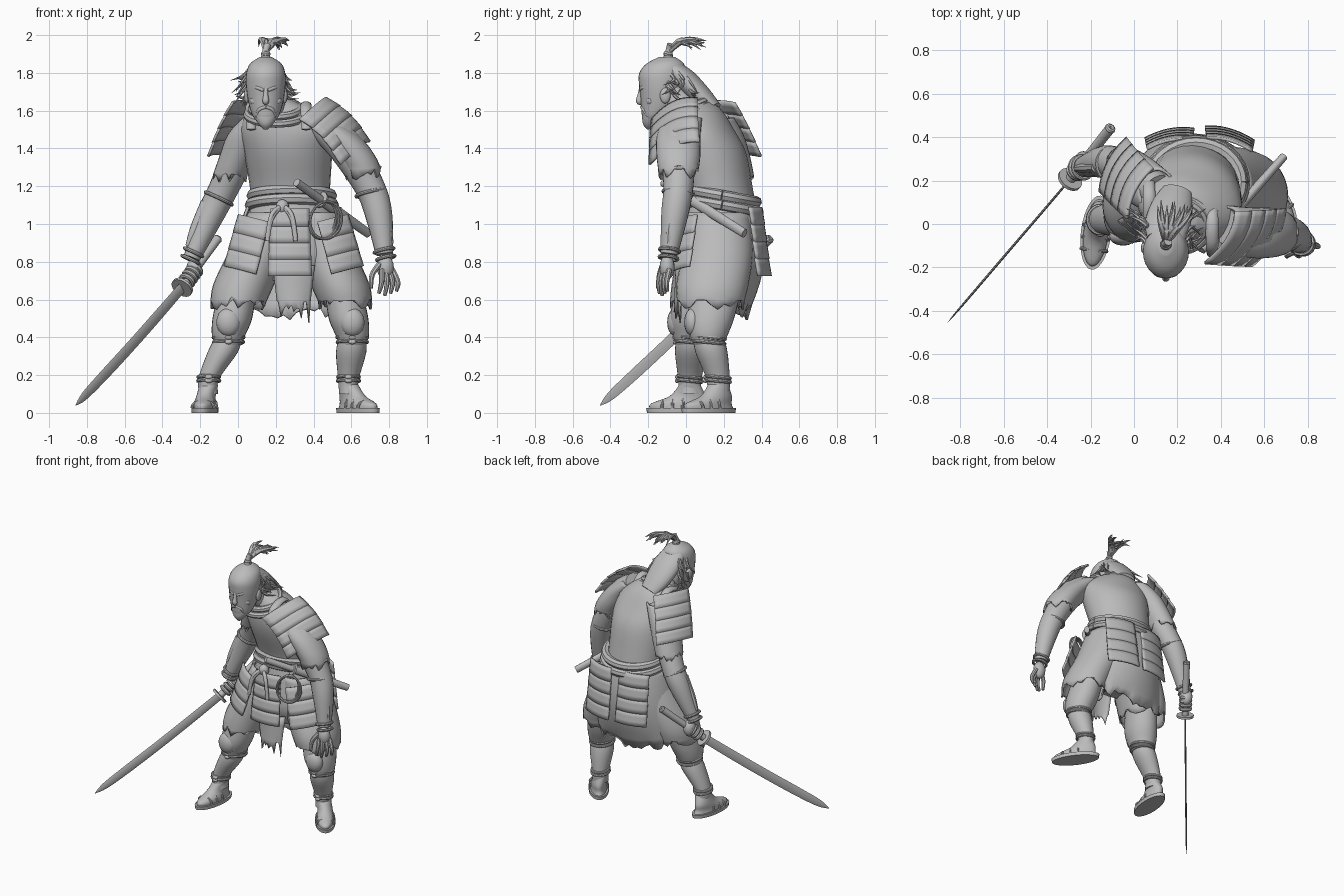
import bpy, bmesh, math, random
from mathutils import Vector, Matrix

random.seed(4)
default_cube = bpy.data.objects.get("Cube")
if default_cube:
    bpy.data.objects.remove(default_cube)

grey = bpy.data.materials.new("plain grey")
grey.use_nodes = True
grey.diffuse_color = (.5, .5, .5, 1)
grey.node_tree.nodes["Principled BSDF"].inputs["Base Color"].default_value = grey.diffuse_color
parts = []


def finish(name, bm, thick=0):
    bmesh.ops.recalc_face_normals(bm, faces=bm.faces)
    mesh = bpy.data.meshes.new(name)
    bm.to_mesh(mesh)
    bm.free()
    mesh.materials.append(grey)
    part = bpy.data.objects.new(name, mesh)
    bpy.context.collection.objects.link(part)
    if thick:
        solid = part.modifiers.new("thickness", "SOLIDIFY")
        solid.thickness, solid.offset = thick, 0
    parts.append(part)


def smooth_path(keys, steps=4):
    path = []
    last = len(keys) - 1
    for i in range(last):
        quad = keys[max(i - 1, 0)], keys[i], keys[i + 1], keys[min(i + 2, last)]
        for step in range(steps):
            t = step / steps
            path.append([.5 * (2 * b + (c - a) * t + (2 * a - 5 * b + 4 * c - d) * t * t
                         + (3 * b - a - 3 * c + d) * t ** 3) for a, b, c, d in zip(*quad)])
    return path + [list(keys[last])]


def skin(name, rings, capped=True, thick=0):
    bm = bmesh.new()
    rows = [[bm.verts.new(p) for p in ring] for ring in rings]
    for low, high in zip(rows, rows[1:]):
        for i in range(len(low)):
            j = (i + 1) % len(low)
            bm.faces.new((low[i], low[j], high[j], high[i]))
    if capped:
        bm.faces.new(rows[0])
        bm.faces.new(rows[-1])
    finish(name, bm, thick)


# Level elliptical sections: x, y, z, half width, half depth
def loft(name, keys, sides=28, yaw=0, ragged=0):
    turn = Matrix.Rotation(math.radians(yaw), 3, "Z")
    rings = []
    for x, y, z, wide, deep in smooth_path(keys):
        angles = [math.tau * i / sides for i in range(sides)]
        rings.append([Vector((x, y, z)) + turn @ Vector((wide * math.cos(a), deep * math.sin(a), 0))
                      for a in angles])
    for point in rings[-1]:
        point.z += random.uniform(-ragged, ragged)
    skin(name, rings, not ragged, .012 if ragged else 0)


# Round or flattened sweep along a path: x, y, z, radius
def tube(name, keys, sides=10, flat=1, ref=(0, 0, 1), steps=4):
    path = smooth_path(keys, steps)
    spots = [Vector(p[:3]) for p in path]
    rings, normal = [], None
    for i, spot in enumerate(spots):
        along = (spots[min(i + 1, len(spots) - 1)] - spots[max(i - 1, 0)]).normalized()
        normal = along.cross(Vector(ref)) if normal is None else normal - along * normal.dot(along)
        normal.normalize()
        other = along.cross(normal)
        size = max(path[i][3], .001)
        rings.append([spot + normal * (size * flat * math.cos(math.tau * k / sides))
                      + other * (size * math.sin(math.tau * k / sides)) for k in range(sides)])
    skin(name, rings)


def ring(name, centre, axis, wide, deep, thick, turns=32):
    tilt = Vector((0, 0, 1)).rotation_difference(Vector(axis))
    keys = []
    for i in range(turns + 1):
        a = math.tau * i / turns
        keys.append((*(Vector(centre) + tilt @ Vector((wide * math.cos(a), deep * math.sin(a), 0))), thick))
    tube(name, keys, 8, ref=axis, steps=1)


def blob(name, centre, size):
    bm = bmesh.new()
    bmesh.ops.create_uvsphere(bm, u_segments=16, v_segments=10, radius=1,
                              matrix=Matrix.Translation(centre) @ Matrix.Diagonal((*size, 1)))
    finish(name, bm)


def panel(name, shape, columns=10, rows=3, thick=.014, ragged=0):
    bm = bmesh.new()
    grid = []
    for r in range(rows + 1):
        line = [shape(2 * c / columns - 1, r / rows) for c in range(columns + 1)]
        if r == rows:
            for point in line:
                point.z += random.uniform(-ragged, ragged)
        grid.append([bm.verts.new(p) for p in line])
    for top, low in zip(grid, grid[1:]):
        for c in range(columns):
            bm.faces.new((top[c], top[c + 1], low[c + 1], low[c]))
    finish(name, bm, thick)


# Overlapping armour strips
def lames(name, top, across, down, out, rows=4, flare=.15, bulge=.02, belly=0):
    top, across, down, out = map(Vector, (top, across, down, out))
    out.normalize()
    for row in range(rows):
        def shape(u, v):
            s = (row + v * 1.06) / rows
            lift = bulge * (1 - u * u) + belly * math.sin(math.pi * min(s, 1)) + .004 * v
            return top + across * u * (1 + flare * s) + down * s + out * lift
        panel(f"{name}_strip_{row + 1}", shape)


# Torso, collar and belt
loft("cuirass", [(.28, .19, 1.08, .21, .18), (.275, .17, 1.2, .215, .18), (.265, .12, 1.38, .235, .195),
                 (.25, .08, 1.5, .24, .17), (.22, .06, 1.6, .17, .13), (.19, .03, 1.66, .09, .09)], yaw=-14)
for k in range(2):
    ring(f"collar_{k + 1}", (.2, .0, 1.61 - k * .03), (0, -.4, 1), .125 + k * .025, .115 + k * .02, .022)
    ring(f"belt_{k + 1}", (.285, .19, 1.15 - k * .05), (0, .18, 1), .21 + k * .01, .185 + k * .01, .03)
for label, x, y in (("right", .07, .03), ("left", .36, -.08)):
    tube(f"{label}_shoulder_strap", [(x, y - .06, 1.5, .015), (x, y - .02, 1.6, .018), (x, y + .1, 1.63, .018),
                                     (x, y + .18, 1.55, .015)], flat=1.6)
blob("belt_knot", (.235, -.03, 1.09), (.035, .035, .04))
for end in (-.08, .07):
    for gap in (0, .02):
        tube("belt_cord", [(.235, -.04, 1.1, .012), (.235 + end * .7, -.08, 1.05 - gap, .012),
                           (.235 + end, -.09, .93 - gap, .012)])
for k in range(3):
    ring(f"rope_coil_{k + 1}", (.45 + k * .008, -.05 - k * .008, 1.02), (.3, -1, 0), .07 + k * .008, .1, .007)

# Hips, skirt and trousers
loft("hips", [(.285, .19, 1.12, .21, .19), (.285, .18, .98, .25, .2), (.285, .17, .82, .28, .2),
              (.285, .17, .7, .22, .15)])


def back_skirt_shape(u, v):
    a = math.radians(90 - 100 * u)
    wide, deep = .22 + .12 * v ** .8, .2 + .05 * math.sin(math.pi * v) - .05 * v * v
    drop = 1.1 - v * (.49 + .09 * max(math.sin(a), 0))
    return Vector((.275 + wide * math.cos(a), .17 + deep * math.sin(a), drop))


panel("back_skirt", back_skirt_shape, 36, 10, ragged=.03)
loft("right_trouser", [(.19, .16, 1.06, .13, .16), (.11, .14, .86, .15, .18), (.03, .11, .68, .155, .18),
                       (-.0, .09, .58, .14, .17)], ragged=.035)
loft("left_trouser", [(.4, .17, 1.06, .13, .16), (.46, .17, .86, .15, .18), (.54, .14, .68, .15, .185),
                      (.57, .13, .58, .135, .17)], ragged=.035)
panel("ragged_loincloth", lambda u, v: Vector((.295 + u * (.11 - .03 * v), -.05 + .03 * u * u - .01 * v,
                                               .78 - .25 * v)), 12, 4, .01, .065)
lames("front_tasset", (.275, -.03, 1.08), (.1, 0, 0), (0, -.04, -.35), (0, -1, 0))
lames("right_tasset", (.085, .01, 1.03), (.08, -.05, -.02), (-.07, -.04, -.27), (-.5, -1, .2), 3, .05)
lames("left_tasset", (.5, .01, 1.03), (.08, .05, .02), (.075, -.04, -.27), (.5, -1, .2), 3, .05)
for label, x, turn in (("right", .165, .02), ("left", .44, -.03)):
    lames(f"{label}_back_tasset", (x, .365, 1.09), (.105, turn, 0), (0, .045, -.36), (0, 1, 0), flare=.08)

# Lower legs and sandals
for label, s, knee, ankle, middle, yaw in (("right", 1, (-.05, .03), (-.155, .02), (-.175, -.04), -7),
                                           ("left", -1, (.605, .12), (.585, .17), (.635, .12), 36)):
    (kx, ky), (ax, ay), (fx, fy) = knee, ankle, middle
    loft(f"{label}_knee_cloth", [(kx + s * .045, ky + .04, .64, .1, .13), (kx + s * .02, ky + .01, .5, .105, .125),
                                 (kx, ky, .41, .088, .1), (kx, ky, .36, .07, .08)])
    blob(f"{label}_knee_guard", (kx, ky - .085, .48), (.065, .045, .075))
    loft(f"{label}_greave", [(kx, ky, .4, .07, .08), (kx * .7 + ax * .3, ky * .7 + ay * .3, .32, .08, .085),
                             (ax, ay, .18, .055, .062), (ax, ay, .1, .05, .06)])
    for k, (height, size) in enumerate(((.4, .08), (.375, .078), (.19, .056), (.17, .057))):
        x, y = (kx, ky) if k < 2 else (ax, ay)
        ring(f"{label}_shin_cord_{k + 1}", (x, y, height), (0, .1, 1), size, size + .007, .01)
        blob(f"{label}_cord_knot_{k + 1}", (x, y - size - .01, height), (.02, .012, .012))
    front = Matrix.Rotation(math.radians(yaw), 3, "Z") @ Vector((0, -1, 0))
    across = Vector((-front.y, front.x, 0))
    loft(f"{label}_sole", [(fx, fy, 0, .068, .168), (fx, fy, .025, .07, .172)], yaw=yaw)
    loft(f"{label}_foot", [(fx, fy, .025, .058, .155), (fx, fy, .05, .056, .145),
                           (fx - front.x * .05, fy - front.y * .05, .09, .05, .095),
                           (ax, ay, .15, .05, .056)], yaw=yaw)
    for k in range(3):
        base = Vector((fx, fy, .025)) + front * (.08 - k * .055)
        arch = [(t, base + across * (.06 * math.cos(t)) + Vector((0, 0, (.04 + k * .016) * math.sin(t))))
                for t in (math.pi * i / 8 for i in range(9))]
        tube(f"{label}_sandal_strap_{k + 1}", [(*spot, .008) for t, spot in arch], 8, ref=front, steps=1)

# Arms, sleeves and bracers
loft("left_sleeve", [(.42, -.02, 1.56, .08, .1), (.54, -.04, 1.46, .1, .11), (.62, -.04, 1.36, .1, .11),
                     (.665, -.04, 1.28, .09, .1)], ragged=.05)
tube("left_arm", [(.42, -.01, 1.54, .08), (.56, -.04, 1.42, .095), (.695, -.04, 1.2, .08), (.745, -.06, 1.05, .072),
                  (.775, -.09, .84, .046)], 18)
loft("right_sleeve", [(.11, .15, 1.56, .08, .1), (.045, .19, 1.47, .095, .11), (-.005, .23, 1.35, .09, .105),
                      (-.045, .26, 1.25, .085, .095)], ragged=.03)
tube("right_arm", [(.11, .15, 1.54, .08), (.04, .2, 1.43, .09), (-.08, .275, 1.18, .078), (-.15, .285, 1.04, .072),
                   (-.245, .26, .82, .044)], 18)
for label, wrist, elbow in (("left", (.773, -.087, .86), (.695, -.04, 1.19)),
                            ("right", (-.235, .262, .85), (-.09, .275, 1.16))):
    wrist, elbow = Vector(wrist), Vector(elbow)
    axis = elbow - wrist
    for k, (share, size) in enumerate(((-.12, .048), (0, .052), (.92, .077))):
        ring(f"{label}_bracer_band_{k + 1}", wrist + axis * share, axis, size, size, .01)
    outward = Vector((1 if label == "left" else -1, -.2, 0)) * .05
    tube(f"{label}_bracer_plate", [(*(wrist + axis * t + outward * (.75 + t * .4)), r)
                                   for t, r in ((.1, .02), (.4, .033), (.85, .033))], flat=.8)

# Shoulder armour
lames("left_shoulder_guard", (.395, -.06, 1.61), (.07, .12, .055), (.22, 0, -.235), (.7, -.1, .75),
      flare=.1, bulge=.05, belly=.025)
lames("right_shoulder_guard", (.03, .14, 1.64), (.06, .118, 0), (-.12, .13, -.28), (-.85, .45, .4),
      flare=.05, bulge=.03, belly=.01)

# Relaxed left hand
blob("left_palm", (.78, -.1, .77), (.045, .04, .065))
for k in range(4):
    x, y = .76 + k * .019, -.13 + k * .014
    tube(f"left_finger_{k + 1}", [(x, y, .76, .015), (x + k * .01, y - .015, .69, .014),
                                  (x - .015 + k * .012, y - .01, .62 + abs(k - 1) * .012, .009)], 8)
tube("left_thumb", [(.75, -.12, .79, .016), (.71, -.14, .73, .015), (.705, -.15, .66, .01)], 8)

# Long sword and gripping right hand
pommel, guard, tip = Vector((-.11, .44, .92)), Vector((-.295, .205, .665)), Vector((-.86, -.455, .04))
grip = pommel - guard
tube("sword_grip", [(*pommel, .024), (*(guard + grip * .5), .023), (*guard, .024)], 12)
ring("sword_grip_cap", pommel, grip, .014, .014, .012)
tube("sword_guard", [(*(guard + grip * .02), .06), (*(guard - grip * .02), .06)], 20, steps=1)
blade = []
for share, size in ((0, .03), (.25, .032), (.5, .032), (.75, .031), (.92, .024), (1, .002)):
    spot = guard.lerp(tip, share)
    blade.append((spot.x, spot.y, spot.z - .01 * math.sin(share * math.pi), size))
tube("sword_blade", blade, 8, flat=.18)
blob("right_palm", guard + grip * .28 + Vector((.01, .02, .02)), (.042, .045, .06))
for k in range(4):
    ring(f"right_finger_{k + 1}", guard + grip * (.14 + k * .075), grip, .034, .034, .014, 16)

# Sheathed short sword
hilt, sheath_end = Vector((.31, -.12, 1.22)), Vector((.69, .31, .95))
mouth = hilt.lerp(sheath_end, .33)
tube("short_sword_hilt", [(*hilt, .022), (*mouth, .022)], 12)
tube("short_sword_guard", [(*mouth, .045), (*mouth.lerp(sheath_end, .03), .045)], 16, steps=1)
tube("short_sword_sheath", [(*mouth, .029), (*mouth.lerp(sheath_end, .5), .028), (*sheath_end, .025)], 12, flat=.75)

# Head and face
mid = .147
tube("neck", [(.2, .04, 1.56, .09), (.17, -.04, 1.64, .08), (mid, -.1, 1.72, .08)], 18)
loft("head", [(mid, -.18, 1.535, .04, .04), (mid, -.165, 1.57, .068, .068), (mid, -.145, 1.62, .086, .092),
              (mid, -.137, 1.68, .098, .105), (mid, -.13, 1.74, .105, .119), (mid, -.125, 1.8, .103, .122),
              (mid, -.11, 1.85, .082, .098), (mid, -.1, 1.885, .03, .04)])
tube("nose", [(mid, -.237, 1.725, .01), (mid, -.245, 1.68, .013), (mid, -.248, 1.65, .018), (mid, -.232, 1.638, .01)])
loft("beard", [(mid, -.195, 1.6, .06, .035), (mid, -.19, 1.56, .055, .042), (mid, -.192, 1.525, .036, .034),
               (mid, -.195, 1.5, .01, .01)])
for label, s in (("right", -1), ("left", 1)):
    tube(f"{label}_brow", [(mid + s * .012, -.24, 1.708, .01), (mid + s * .045, -.228, 1.722, .011),
                           (mid + s * .08, -.19, 1.722, .006)])
    blob(f"{label}_eye", (mid + s * .038, -.222, 1.694), (.016, .009, .007))
    blob(f"{label}_cheekbone", (mid + s * .058, -.19, 1.652), (.026, .022, .024))
    blob(f"{label}_ear", (mid + s * .1, -.11, 1.68), (.015, .028, .042))
    tube(f"{label}_moustache", [(mid, -.233, 1.62, .01), (mid + s * .035, -.223, 1.605, .01),
                                (mid + s * .05, -.205, 1.565, .004)])

# Swept hair, topknot and loose strands
tube("back_hair", [(mid, -.07, 1.82, .05), (.155, .0, 1.76, .06), (.175, .08, 1.68, .055), (.2, .15, 1.61, .04)],
     20, flat=1.75)
ring("topknot_tie", (mid, -.095, 1.9), (0, .2, 1), .012, .012, .014)
tube("topknot_stem", [(mid, -.095, 1.87, .03), (mid, -.09, 1.92, .018), (mid + .01, -.08, 1.95, .02)])
for k in range(14):
    sway, reach = random.uniform(-.04, .13), random.uniform(.08, .2)
    tube(f"topknot_strand_{k + 1}", [(mid, -.09, 1.91, .012), (mid + sway * .4, -.07 + reach * .25, 1.965, .015),
                                     (mid + sway * .8, -.08 + reach * .65, random.uniform(1.95, 1.985), .01),
                                     (mid + sway, -.08 + reach, random.uniform(1.91, 1.97), .001)], 6)
for k in range(26):
    s = 1 if k % 2 else -1
    y, z, reach = random.uniform(-.12, .02), random.uniform(1.7, 1.83), random.uniform(.01, .09)
    tube(f"loose_strand_{k + 1}", [(mid + s * .085, y, z, .009), (mid + s * (.1 + reach * .3), y + .03, z - .04, .008),
                                   (mid + s * (.1 + reach), y + random.uniform(-.03, .09),
                                    z - random.uniform(.03, .11), .001)], 6)

bpy.ops.object.select_all(action="DESELECT")
for part in parts:
    part.select_set(True)
bpy.context.view_layer.objects.active = parts[0]
bpy.ops.object.shade_smooth_by_angle(angle=.7)
